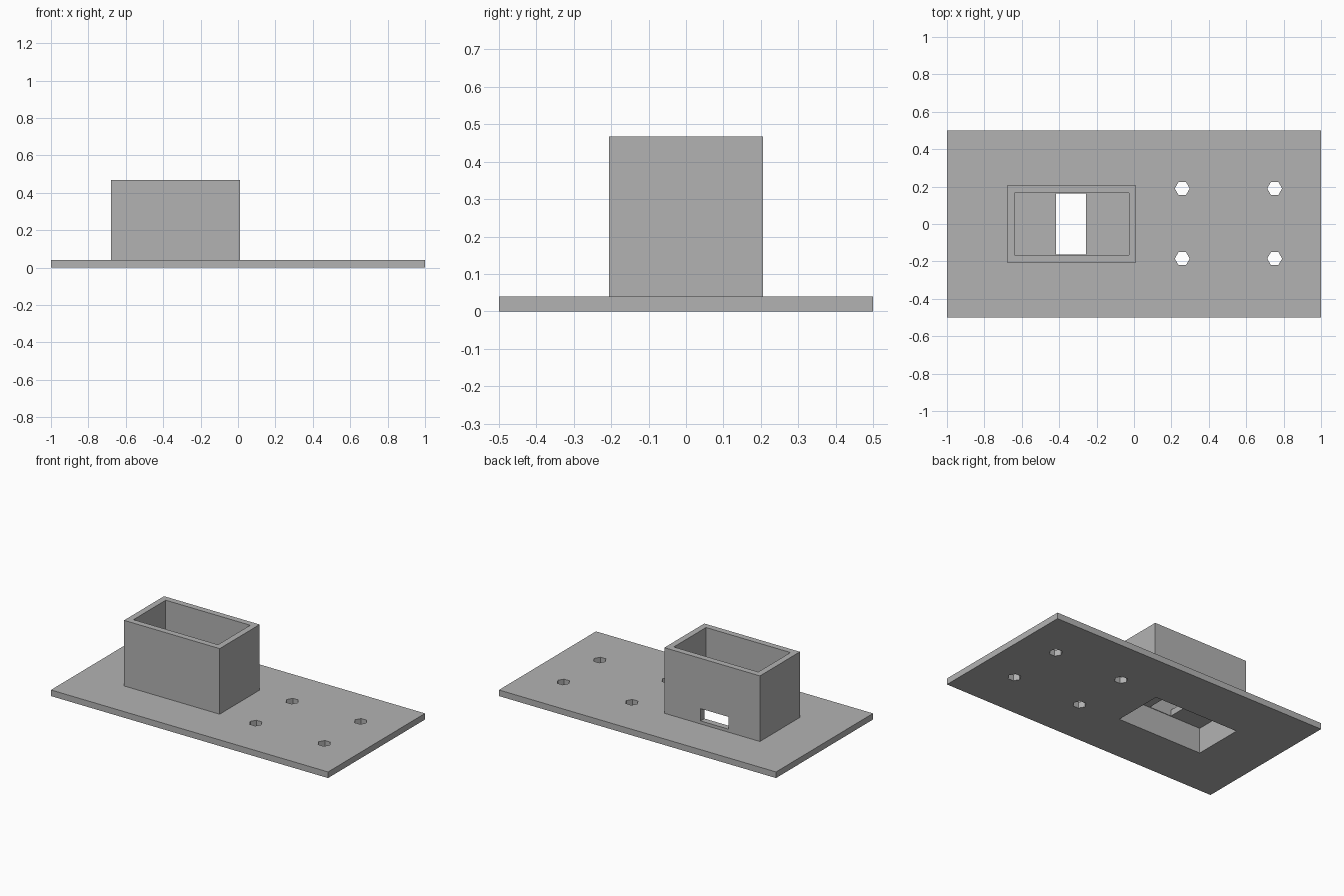
import bpy
import math

if "Cube" in bpy.data.objects:
    bpy.data.objects.remove(bpy.data.objects["Cube"], do_unlink=True)

grey = bpy.data.materials.new("plain_grey")
grey.use_nodes = True
colour = (0.45, 0.45, 0.45, 1)
grey.diffuse_color = colour
grey.node_tree.nodes["Principled BSDF"].inputs["Base Color"].default_value = colour


def block(name, low, high):
    """Box between two opposite corners."""
    centre = [(a + b) / 2 for a, b in zip(low, high)]
    bpy.ops.mesh.primitive_cube_add(size=1, location=centre)
    ob = bpy.context.object
    ob.name = name
    ob.scale = [b - a for a, b in zip(low, high)]
    bpy.ops.object.transform_apply(location=True, rotation=False, scale=True)
    ob.data.materials.append(grey)
    return ob


def cut(target, cutter):
    """Subtract the cutter, then discard it."""
    mod = target.modifiers.new("cut", "BOOLEAN")
    mod.operation = "DIFFERENCE"
    mod.solver = "EXACT"
    mod.object = cutter
    bpy.context.view_layer.objects.active = target
    bpy.ops.object.modifier_apply(modifier=mod.name)
    bpy.data.objects.remove(cutter, do_unlink=True)


plate_top = 0.04
wall = 0.04
left, right, half_depth, height = 0.012, -0.678, 0.206, 0.468
inner_low = (right + wall, wall - half_depth)
inner_high = (left - wall, half_depth - wall)

# Base plate, open below the housing
plate = block("base_plate", (-1, -0.5, 0), (1, 0.5, plate_top))
cut(plate, block("cutter", (*inner_low, -1), (*inner_high, 1)))

# Four hexagonal mounting holes
for x in (0.258, 0.752):
    for y in (-0.185, 0.19):
        bpy.ops.mesh.primitive_cylinder_add(vertices=6, radius=0.04, depth=1,
                                            location=(x, y, 0),
                                            rotation=(0, 0, math.pi / 6))
        cut(plate, bpy.context.object)

# Rectangular housing, open at the top, with a slot low in its back wall
housing = block("housing_walls", (right, -half_depth, plate_top),
                (left, half_depth, height))
cut(housing, block("cutter", (*inner_low, -1), (*inner_high, 1)))
cut(housing, block("cutter", (-0.45, 0.1, 0.06), (-0.25, 0.3, 0.14)))

# Inner floor with a wide cross opening
floor = block("housing_floor", (*inner_low, 0.165), (*inner_high, 0.205))
cut(floor, block("cutter", (-0.417, -0.162, 0), (-0.257, 0.162, 1)))
